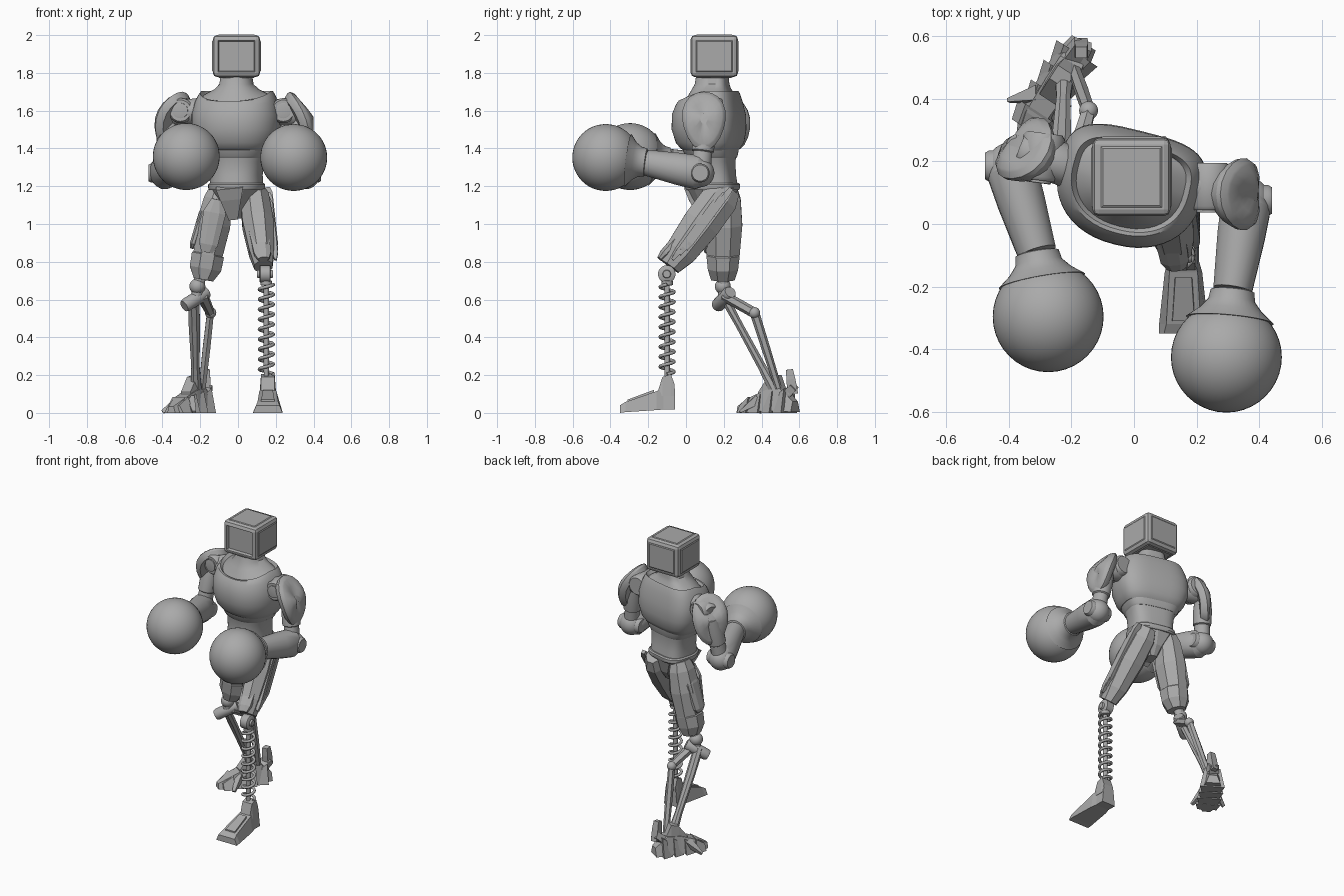
import bpy, bmesh
from math import sin, cos, pi, radians
from mathutils import Vector, Matrix

cube = bpy.data.objects.get("Cube")
if cube:
    bpy.data.objects.remove(cube, do_unlink=True)

grey = bpy.data.materials.new("robot_grey")
grey.use_nodes = True
COLOUR = (0.4, 0.4, 0.4, 1)
grey.diffuse_color = COLOUR
grey.node_tree.nodes["Principled BSDF"].inputs["Base Color"].default_value = COLOUR


def finish(name, bm, matrix=None, smooth=0):
    """Turn a bmesh into an object; smooth is the sharp-edge angle in degrees."""
    bmesh.ops.recalc_face_normals(bm, faces=bm.faces)
    me = bpy.data.meshes.new(name)
    bm.to_mesh(me)
    bm.free()
    me.materials.append(grey)
    ob = bpy.data.objects.new(name, me)
    bpy.context.collection.objects.link(ob)
    if matrix:
        ob.matrix_world = matrix
    if smooth:
        bpy.ops.object.select_all(action="DESELECT")
        ob.select_set(True)
        bpy.context.view_layer.objects.active = ob
        bpy.ops.object.shade_smooth_by_angle(angle=radians(smooth))
    return ob


def loft(name, rings, matrix=None, smooth=0):
    """Skin a list of equal-length rings and cap both ends."""
    bm = bmesh.new()
    rows = [[bm.verts.new(p) for p in ring] for ring in rings]
    n = len(rows[0])
    for r, s in zip(rows, rows[1:]):
        for i in range(n):
            j = (i + 1) % n
            bm.faces.new((r[i], r[j], s[j], s[i]))
    bm.faces.new(rows[0])
    bm.faces.new(rows[-1])
    return finish(name, bm, matrix, smooth)


def limb(name, a, b, stations, n=8, smooth=0, ref=(1, 0, 0)):
    """Loft along a-b; stations are (t, half width along ref, half depth)."""
    a, b = Vector(a), Vector(b)
    d = (b - a).normalized()
    u = Vector(ref)
    u = (u - d * u.dot(d)).normalized()
    v = d.cross(u)
    k = 1 / cos(pi / n)
    angles = [2 * pi * (i + 0.5) / n for i in range(n)]
    rings = [[a + (b - a) * t + u * (rx * k * cos(w)) + v * (ry * k * sin(w)) for w in angles]
             for t, rx, ry in stations]
    return loft(name, rings, None, smooth)


def rod(name, a, b, r, n=24, ref=(1, 0, 0.1)):
    return limb(name, a, b, [(0, r * .85, r * .85), (.08, r, r), (.92, r, r), (1, r * .85, r * .85)],
                n, 40 if n > 12 else 0, ref)


def ball(name, centre, r):
    bm = bmesh.new()
    bmesh.ops.create_uvsphere(bm, u_segments=40, v_segments=24, radius=r)
    return finish(name, bm, Matrix.Translation(centre), 60)


def body(name, rows, n=48, smooth=35):
    """Torso loft; rows are (z, half width, front, back, front dip)."""
    def power(c, e):
        return (1 if c > 0 else -1) * abs(c) ** e
    rings = []
    for z, w, f, b, dip in rows:
        ring = []
        for i in range(n):
            t = 2 * pi * i / n
            c, s = cos(t), sin(t)
            e = 0.9 if s < 0 else 0.6
            ring.append((w * power(c, e), (f if s < 0 else b) * power(s, e), z + dip * min(s, 0)))
        rings.append(ring)
    return loft(name, rings, TORSO, smooth)


def blocks(name, rows, matrix):
    """Box sections along y; rows are (y, lower half width, upper half width, z0, z1)."""
    return loft(name, [[(-w, y, z0), (w, y, z0), (t, y, z1), (-t, y, z1)]
                       for y, w, t, z0, z1 in rows], matrix)


TORSO = Matrix.Translation((-.01, .14, 0)) @ Matrix.Rotation(radians(-14), 4, "Z")

# Trunk
body("chest", [(1.39, .18, .15, .12, 0), (1.4, .19, .165, .13, 0), (1.43, .21, .19, .15, 0),
               (1.5, .235, .212, .16, 0), (1.58, .235, .21, .157, 0), (1.65, .218, .19, .14, .02),
               (1.69, .2, .175, .128, .04), (1.705, .19, .163, .12, .055),
               (1.69, .18, .155, .112, .05), (1.68, .17, .15, .11, .05)])
body("neck", [(1.67, .19, .16, .115, .05), (1.69, .165, .142, .105, .04), (1.715, .115, .115, .09, .015),
              (1.74, .088, .093, .084, 0), (1.8, .077, .083, .08, 0)])
body("abdomen", [(1.2, .138, .135, .125, 0), (1.26, .135, .128, .115, 0), (1.33, .145, .125, .11, 0),
                 (1.41, .175, .15, .12, 0)])
body("rib_band", [(1.35, .152, .133, .115, 0), (1.36, .162, .142, .12, 0), (1.4, .182, .157, .125, 0)])
body("belt", [(1.18, .14, .138, .13, 0), (1.19, .146, .143, .137, 0), (1.21, .146, .143, .137, 0),
              (1.218, .138, .135, .13, 0)])
body("pelvis", [(1.03, .03, .04, .06, 0), (1.09, .06, .085, .1, 0), (1.19, .135, .135, .13, 0)], 12, 0)
limb("crotch_plate", (-.045, .01, 1.195), (-.025, .09, 1.03),
     [(0, .072, .02), (.35, .055, .025), (1, .024, .02)], 4)

# Head: chamfered box with a recessed screen and raised side panels
bm = bmesh.new()
bmesh.ops.create_cube(bm, size=1, matrix=Matrix.Diagonal((.25, .25, .222, 1)))
bmesh.ops.bevel(bm, geom=bm.edges[:], offset=.022, segments=2, affect="EDGES", profile=.5)
bm.normal_update()
panels = sorted(bm.faces, key=lambda f: -f.calc_area())[:6]
for f in panels:
    front = f.normal.y < -.9
    bmesh.ops.inset_region(bm, faces=[f], thickness=.008, depth=0)
    bmesh.ops.inset_region(bm, faces=[f], thickness=.008, depth=-.018 if front else .004)
finish("head", bm, Matrix.Translation((-.008, .15, 1.889)))

# Arms: shoulder joint, pad, upper arm, forearm, glove
ARMS = {
    "left": dict(joint=(.24, .12, 1.6), inner=(.15, .13, 1.6), outer=(.32, .11, 1.58), face=(0, -.075, 0),
                 pad=(.345, .095, 1.55), yaw=0, elbow=(.36, .075, 1.27), wrist=(.315, -.21, 1.325),
                 glove=(.295, -.425, 1.352)),
    "right": dict(joint=(-.295, .215, 1.6), inner=(-.2, .18, 1.6), outer=(-.36, .24, 1.58), face=(-.01, -.075, 0),
                  pad=(-.35, .24, 1.55), yaw=141, elbow=(-.395, .185, 1.27), wrist=(-.31, -.09, 1.33),
                  glove=(-.274, -.296, 1.357)),
}
for side, p in ARMS.items():
    j, face = Vector(p["joint"]), Vector(p["face"])
    rod(side + "_shoulder_sleeve", p["inner"], p["outer"], .068, ref=(0, 1, 0))
    rod(side + "_shoulder_disc", j - face, j + face, .066)
    rod(side + "_shoulder_cap", j + face * .9, j + face * 1.12, .04)
    turn = Matrix.Rotation(radians(p["yaw"]), 4, "Z") @ Matrix.Rotation(radians(-19), 4, "Y")
    outline = [(sin(2 * pi * i / 20), cos(2 * pi * i / 20)) for i in range(20)]
    loft(side + "_shoulder_pad",
         [[(x - .05 * (1 - cos(c * 1.2)), .115 * s * k * (1 + .12 * c), .165 * c * k) for s, c in outline]
          for x, k in [(-.025, .85), (0, .98), (.015, 1), (.032, .9), (.038, .84), (.052, .55), (.057, .2)]],
         Matrix.Translation(p["pad"]) @ turn, 25)
    e, w, g = Vector(p["elbow"]), Vector(p["wrist"]), Vector(p["glove"])
    top = Vector(p["outer"]) - Vector((0, 0, .02))
    limb(side + "_upper_arm", top, e, [(0, .05, .05), (.3, .058, .06), (.6, .055, .058), (.62, .046, .05),
                                       (1, .05, .055)], 20, 30)
    ball(side + "_elbow", e, .075)
    rod(side + "_elbow_pin", e - Vector((.08, 0, 0)), e + Vector((.08, 0, 0)), .05, ref=(0, 1, 0))
    limb(side + "_forearm", e + (e - w) * .08, w, [(0, .06, .07), (.12, .08, .09), (.45, .076, .085),
                                                  (1, .062, .068)], 16, 30)
    limb(side + "_cuff", w, g, [(0, .06, .066), (.02, .07, .075), (.16, .075, .08), (.3, .1, .1),
                                (.45, .14, .14)], 32, 40)
    ball(side + "_boxing_glove", g, .177)

# Left leg: raised thigh, knee hub, spring shin, block foot
hip, knee = Vector((.085, .195, 1.155)), Vector((.135, -.085, .775))
limb("left_thigh", hip, knee, [(-.1, .05, .07), (.05, .075, .098), (.4, .082, .1), (.8, .066, .084),
                               (.84, .062, .078), (1, .048, .055)])
for i, off in enumerate((-.035, .012, .055)):
    shift = Vector((.072, off * .8, off * .6))
    limb("left_thigh_slat_" + str(i), hip + shift, knee + shift + (hip - knee) * .15,
         [(0, .012, .012), (.1, .022, .016), (.9, .016, .014), (1, .006, .008)], 4)
limb("left_thigh_front_plate", hip + Vector((0, -.075, -.05)), knee + Vector((0, -.055, .04)),
     [(0, .045, .02), (.3, .055, .028), (.9, .045, .025), (1, .03, .015)], 8)
hub = Vector((.143, -.102, .735))
for name, half, r in (("left_knee_hub", .03, .046), ("left_knee_pin", .042, .022)):
    rod(name, hub - Vector((half, 0, 0)), hub + Vector((half, 0, 0)), r, ref=(0, 1, 0))
rod("left_shin_rod", (.15, -.1, .7), (.15, -.1, .18), .014, 12)
rod("left_spring_seat", (.15, -.1, .7), (.15, -.1, .675), .03)
spring = bpy.data.curves.new("left_shin_spring", "CURVE")
spring.dimensions, spring.bevel_depth, spring.bevel_resolution = "3D", .009, 2
spring.use_fill_caps = True
TURNS, STEPS = 9, 20
line = spring.splines.new("POLY")
line.points.add(TURNS * STEPS)
for i, pt in enumerate(line.points):
    t = 2 * pi * i / STEPS
    pt.co = (.15 + .037 * cos(t), -.1 + .037 * sin(t), .205 + .475 * i / (TURNS * STEPS), 1)
spring.materials.append(grey)
bpy.context.collection.objects.link(bpy.data.objects.new("left_shin_spring", spring))
LEFT_FOOT = Matrix.Translation((.158, 0, 0))
blocks("left_foot", [(-.35, .078, .062, 0, .04), (-.32, .078, .055, .004, .058), (-.155, .06, .045, .015, .115),
                     (-.12, .05, .038, .018, .13), (-.058, .05, .038, .018, .13)], LEFT_FOOT)
blocks("left_ankle", [(-.15, .045, .036, .09, .11), (-.125, .045, .036, .09, .19), (-.08, .045, .036, .09, .205),
                      (-.06, .045, .036, .09, .15)], LEFT_FOOT)
blocks("left_instep_plate", [(-.31, .04, .035, .04, .07), (-.17, .03, .026, .09, .122)], LEFT_FOOT)

# Right leg: straight thigh, knee joint, twin strut shin, clawed foot
limb("right_thigh", (-.095, .2, 1.19), (-.183, .195, .705),
     [(0, .055, .07), (.12, .075, .09), (.4, .09, .1), (.72, .078, .088), (.73, .086, .088),
      (.88, .084, .08), (1, .052, .062)])
limb("right_thigh_front_plate", (-.11, .105, 1.13), (-.165, .11, .85),
     [(0, .03, .015), (.25, .06, .025), (.85, .05, .022), (1, .03, .012)], 8)
limb("right_thigh_outer_plate", (-.175, .2, 1.1), (-.245, .195, .87),
     [(0, .01, .03), (.2, .02, .06), (.9, .018, .05), (1, .008, .03)], 8)
ball("right_knee_ball", (-.215, .195, .67), .042)
rod("right_knee_link", (-.2, .195, .72), (-.225, .2, .59), .03, 12)
rod("right_knee_barrel", (-.285, .165, .565), (-.165, .235, .64), .036)
limb("right_front_strut", (-.235, .2, .615), (-.222, .47, .12),
     [(0, .03, .024), (.3, .03, .02), (.75, .022, .022), (1, .03, .03)], 8)
limb("right_rear_link", (-.19, .2, .62), (-.145, .36, .53), [(0, .03, .024), (1, .02, .024)], 6)
ball("right_rear_joint", (-.145, .362, .53), .03)
limb("right_rear_strut", (-.145, .36, .54), (-.19, .49, .13), [(0, .018, .022), (.5, .02, .02), (1, .018, .016)], 6)
RIGHT_FOOT = Matrix.Translation((-.25, .44, 0)) @ Matrix.Rotation(radians(-33), 4, "Z")
blocks("right_foot", [(-.19, .025, .015, 0, .035), (-.12, .06, .035, 0, .075), (0, .06, .04, .01, .12),
                      (.09, .06, .04, .01, .13), (.165, .045, .025, .005, .06)], RIGHT_FOOT)
blocks("right_ankle", [(-.05, .035, .03, .05, .11), (.01, .04, .03, .05, .19), (.06, .04, .03, .05, .2),
                       (.09, .03, .025, .05, .13)], RIGHT_FOOT)
for i in range(4):
    y = -.12 + i * .075
    blocks("right_foot_plate_" + str(i), [(y - .045, .06, .035, 0, .04 + .015 * i),
                                          (y + .02, .078, .05, 0, .085 + .015 * i)], RIGHT_FOOT)
for s in (-1, 1):
    limb("right_side_claw_" + str(s), RIGHT_FOOT @ Vector((s * .03, -.05, .07)),
         RIGHT_FOOT @ Vector((s * .1, -.12, .005)), [(0, .022, .025), (1, .01, .006)], 4)
limb("right_heel_base", RIGHT_FOOT @ Vector((0, .06, .06)), RIGHT_FOOT @ Vector((0, .16, .14)),
     [(0, .04, .03), (1, .03, .02)], 4)
limb("right_heel_spur", RIGHT_FOOT @ Vector((0, .15, .1)), RIGHT_FOOT @ Vector((.01, .135, .23)),
     [(0, .02, .028), (.6, .022, .024), (1, .018, .018)], 4)
